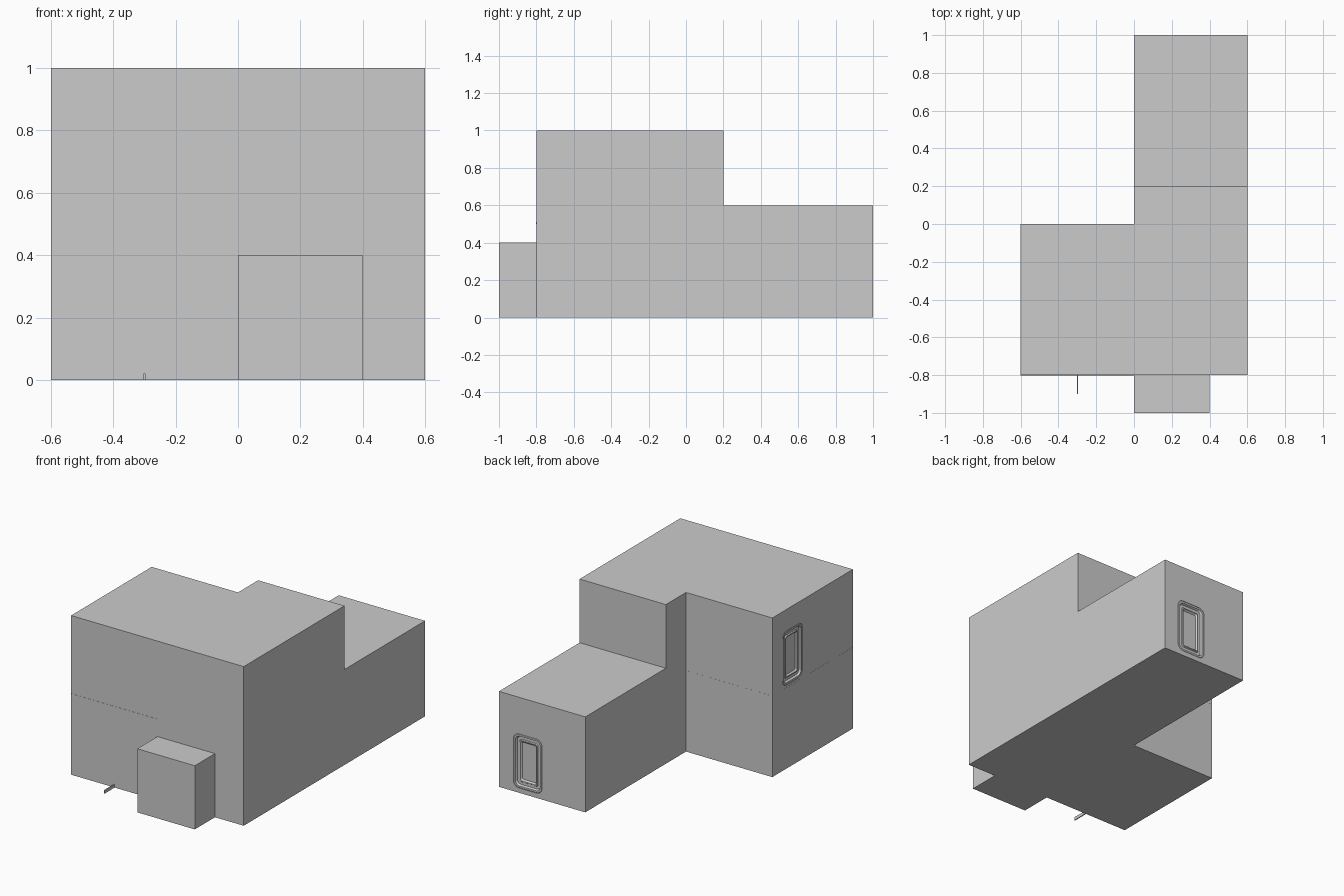
import bpy, bmesh, math
from mathutils import Vector

if "Cube" in bpy.data.objects:
    bpy.data.objects.remove(bpy.data.objects["Cube"])

T = 0.01  # panel thickness
grey = bpy.data.materials.new("light_grey")
grey.diffuse_color = (0.6, 0.6, 0.6, 1)
grey.use_nodes = True
grey.node_tree.nodes["Principled BSDF"].inputs["Base Color"].default_value = grey.diffuse_color


def finish(name, bm):
    bmesh.ops.recalc_face_normals(bm, faces=bm.faces)
    me = bpy.data.meshes.new(name)
    bm.to_mesh(me)
    bm.free()
    me.materials.append(grey)
    ob = bpy.data.objects.new(name, me)
    bpy.context.collection.objects.link(ob)
    return ob


def prism(name, pts, axis, lo, hi):
    """Extrude a 2D profile along an axis (profile uses the other two axes in order)."""
    bm = bmesh.new()

    def place(p, d):
        c = list(p)
        c.insert(axis, d)
        return c
    face = bm.faces.new([bm.verts.new(place(p, lo)) for p in pts])
    ext = bmesh.ops.extrude_face_region(bm, geom=[face])
    move = [0, 0, 0]
    move[axis] = hi - lo
    bmesh.ops.translate(bm, vec=move, verts=[v for v in ext["geom"] if isinstance(v, bmesh.types.BMVert)])
    return finish(name, bm)


def box(name, x0, x1, y0, y1, z0, z1):
    return prism(name, [(x0, y0), (x1, y0), (x1, y1), (x0, y1)], 2, z0, z1)


def loft_rounded(name, centre, n, rings):
    """Rounded rectangles (half width, half height, radius, depth) joined into one skin."""
    n = Vector(n)
    up = Vector((0, 0, 1))
    u = up.cross(n)
    bm = bmesh.new()
    loops = []
    for w, h, r, d in rings:
        loop = []
        for q, (sx, sy) in enumerate([(1, 1), (-1, 1), (-1, -1), (1, -1)]):
            for k in range(7):
                a = math.pi / 2 * (q + k / 6)
                p = Vector(centre) + u * (sx * (w - r) + r * math.cos(a)) + up * (sy * (h - r) + r * math.sin(a)) + n * d
                loop.append(bm.verts.new(p))
        loops.append(loop)
    for a, b in zip(loops, loops[1:]):
        for i in range(len(a)):
            j = (i + 1) % len(a)
            bm.faces.new((a[i], a[j], b[j], b[i]))
    bm.faces.new(loops[-1])
    bm.faces.new(loops[0][::-1])
    return finish(name, bm)


def door(name, wall, centre, n):
    # opening in the wall
    cut = loft_rounded("door_cutter", centre, n, [(0.1, 0.17, 0.04, -0.05), (0.1, 0.17, 0.04, 0.05)])
    cut.hide_render = True
    mod = wall.modifiers.new("opening", "BOOLEAN")
    mod.object = cut
    mod.solver = "EXACT"
    bpy.context.view_layer.update()
    dg = bpy.context.evaluated_depsgraph_get()
    me = bpy.data.meshes.new_from_object(wall.evaluated_get(dg))
    wall.modifiers.clear()
    wall.data = me
    bpy.data.objects.remove(cut)
    # frame, recessed leaf and sunken centre panel
    ob = loft_rounded(name, centre, n, [
        (0.1, 0.17, 0.04, -0.04), (0.1, 0.17, 0.04, -0.003), (0.097, 0.167, 0.037, 0.0),
        (0.086, 0.156, 0.028, 0.0), (0.08, 0.15, 0.024, -0.012), (0.064, 0.134, 0.014, -0.012),
        (0.06, 0.13, 0.012, -0.006), (0.054, 0.124, 0.01, -0.006), (0.046, 0.116, 0.008, -0.016)])
    bpy.ops.object.select_all(action="DESELECT")
    ob.select_set(True)
    bpy.context.view_layer.objects.active = ob
    bpy.ops.object.shade_smooth_by_angle(angle=math.radians(35))


# ground floor slab, following the whole footprint
prism("ground_floor", [(-.6, -.8), (0, -.8), (0, -1), (.4, -1), (.4, -.8), (.6, -.8),
                       (.6, 1), (0, 1), (0, 0), (-.6, 0)], 2, 0, T)

# main walls
step = [(.2, 1 - T), (.2, .6 - T), (1, .6 - T), (1, T)]
prism("right_wall", [(-.8, T), (-.8, 1 - T)] + step, 0, .6 - T, .6)
prism("inner_side_wall", [(0, T), (0, 1 - T)] + step, 0, 0, T)
box("front_wall", -.6, .6 - T, -.8, -.8 + T, T, 1 - T)
left_wall = box("left_wall", -.6, -.6 + T, -.8 + T, 0, T, 1 - T)
box("left_back_wall", -.6 + T, 0, -T, 0, T, 1 - T)
box("step_wall", T, .6 - T, .2 - T, .2, .6 - T, 1 - T)
back_wall = box("back_wall", T, .6 - T, 1 - T, 1, T, .6 - T)

# roofs and upper floor
prism("tall_roof", [(-.6, -.8), (.6, -.8), (.6, .2), (0, .2), (0, 0), (-.6, 0)], 2, 1 - T, 1)
box("low_roof", 0, .6, .2, 1, .6 - T, .6)
box("upper_floor", -.6005, 0, -.801, .0005, .5, .51)

# entrance block at the front
box("entrance_front", 0, .4, -1, -1 + T, T, .4 - T)
box("entrance_left", 0, T, -1 + T, -.8, T, .4 - T)
box("entrance_right", .4 - T, .4, -1 + T, -.8, T, .4 - T)
box("entrance_roof", 0, .4, -1, -.8, .4 - T, .4)

# beams under the roofs, ending just inside the outer skin
E = 0.001
W = 0.005


def beam_y(name, x, y0, y1, top, depth):
    box(name, x - W, x + W, y0 + E, y1 - E, top - depth, top - E)


def beam_x(name, y, x0, x1, top, depth):
    box(name, x0 + E, x1 - E, y - W, y + W, top - depth, top - E)


for x in (-.5, -.3, -.1, .1, .3, .5):
    beam_y("tall_roof_beam", x, -.8, .2 if x > 0 else 0, 1, .115 if x == -.1 else .035)
    if x < 0:
        beam_y("upper_floor_beam", x, -.8, 0, .51, .04)
for y in (-.7, -.5, -.3, -.1, .1):
    beam_x("tall_roof_cross_beam", y, 0 if y > 0 else -.6, .6, 1, .115 if y == -.3 else .035)
for x in (.2, .4):
    beam_y("low_roof_beam", x, .2, 1, .6, .035)
for y in (.4, .6, .8):
    beam_x("low_roof_cross_beam", y, 0, .6, .6, .115)

# full height ribs in the walls of the low wing
for y in (.3, .5, .7, .9):
    for x in (.015, .585):
        box("wall_rib", x - .014, x + .014, y - W, y + W, T, .6 - T)

# joists set into the ground floor, with the one that sticks out at the front
for y in (.6, .2, -.2, -.6):
    beam_x("floor_joist", y, 0 if y > 0 else -.6, .6, .02, .019)
beam_y("floor_long_joist", .3, -.8, 1, .02, .019)
box("loose_floor_joist", -.303, -.297, -.9, -.5, 0, .02)

# doors
door("back_door", back_wall, (.4, 1, .2), (0, 1, 0))
door("left_door", left_wall, (-.6, -.2, .695), (-1, 0, 0))
